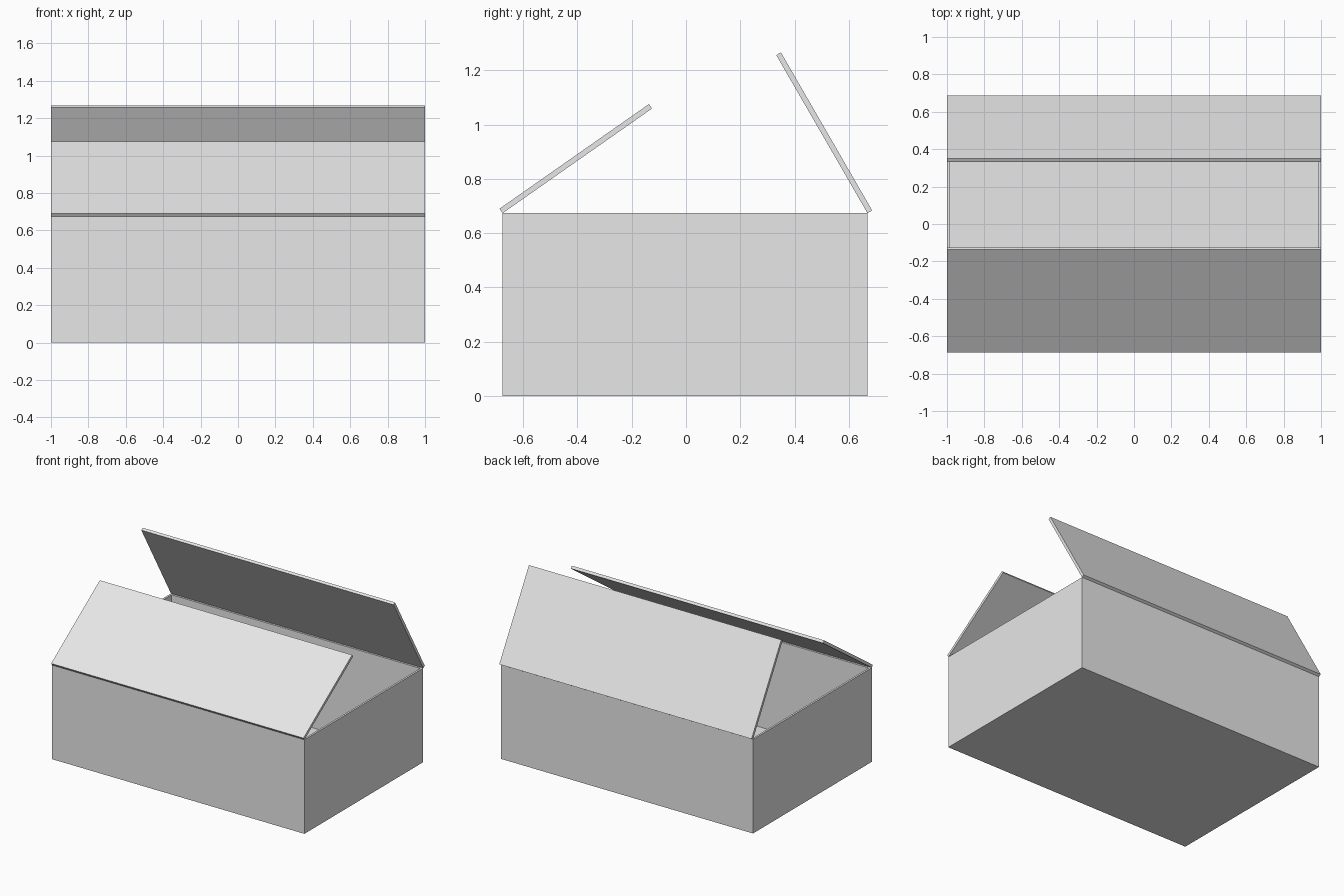
import bpy, bmesh
from math import radians
from mathutils import Matrix, Vector

default = bpy.data.objects.get("Cube")
if default:
    bpy.data.objects.remove(default, do_unlink=True)

LENGTH, DEPTH, HEIGHT, BOARD = 2.0, 1.345, 0.674, 0.02
FRONT, BACK = -0.676, 0.669
FLAP = DEPTH / 2

# Plain grey board
grey = bpy.data.materials.new("grey board")
grey.use_nodes = True
colour = (0.8, 0.8, 0.8, 1.0)
grey.diffuse_color = colour
grey.node_tree.nodes["Principled BSDF"].inputs["Base Color"].default_value = colour


def block(bm, size, centre):
    matrix = Matrix.Translation(centre) @ Matrix.Diagonal((*size, 1))
    bmesh.ops.create_cube(bm, size=1, matrix=matrix)


def finish(bm, name):
    bmesh.ops.recalc_face_normals(bm, faces=bm.faces)
    mesh = bpy.data.meshes.new(name)
    bm.to_mesh(mesh)
    bm.free()
    mesh.materials.append(grey)
    obj = bpy.data.objects.new(name, mesh)
    bpy.context.collection.objects.link(obj)
    return obj


# Open box: inset the top face, then sink it to the floor
bm = bmesh.new()
block(bm, (LENGTH, DEPTH, HEIGHT), (0, (FRONT + BACK) / 2, HEIGHT / 2))
top = max(bm.faces, key=lambda f: f.calc_center_median().z)
bmesh.ops.inset_region(bm, faces=[top], thickness=BOARD)
sunk = bmesh.ops.extrude_discrete_faces(bm, faces=[top])["faces"]
bmesh.ops.translate(bm, verts=sunk[0].verts, vec=(0, 0, BOARD - HEIGHT))
finish(bm, "open_box")


# Flaps hinged along the long top edges, leaning inward over the box
def flap(name, hinge_y, inward, angle):
    bm = bmesh.new()
    block(bm, (LENGTH, FLAP, BOARD), Vector((0, inward * FLAP / 2, BOARD / 2)))
    obj = finish(bm, name)
    obj.location = (0, hinge_y, HEIGHT)
    obj.rotation_euler.x = inward * radians(angle)


flap("front_flap", FRONT, 1, 35)
flap("back_flap", BACK, -1, 60)
